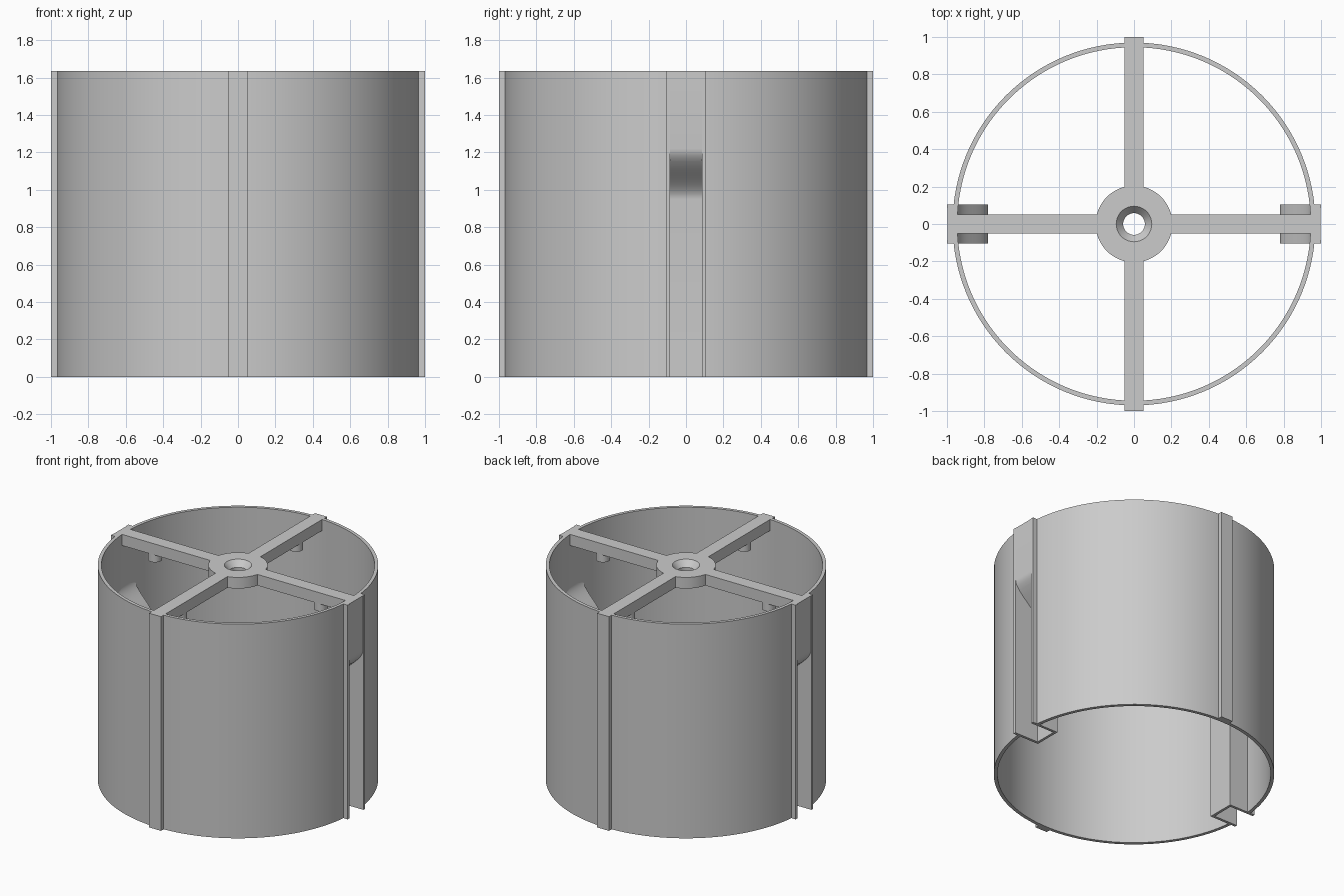
import bpy, bmesh, math
from mathutils import Matrix

if "Cube" in bpy.data.objects:
    bpy.data.objects.remove(bpy.data.objects["Cube"], do_unlink=True)

HEIGHT = 1.635
BAR_BOTTOM = HEIGHT - 0.085
SLOT_HALF = 0.085
RAIL_HALF = 0.105

grey = bpy.data.materials.new("plain_grey")
grey.use_nodes = True
grey.diffuse_color = (0.6, 0.6, 0.6, 1)
grey.node_tree.nodes["Principled BSDF"].inputs["Base Color"].default_value = (0.6, 0.6, 0.6, 1)


def make_object(name, bm):
    bmesh.ops.recalc_face_normals(bm, faces=bm.faces)
    mesh = bpy.data.meshes.new(name)
    bm.to_mesh(mesh)
    bm.free()
    mesh.materials.append(grey)
    obj = bpy.data.objects.new(name, mesh)
    bpy.context.collection.objects.link(obj)
    return obj


def finish(obj, cutter=None):
    """Cut the slots if asked, then smooth the curved faces."""
    bpy.ops.object.select_all(action='DESELECT')
    obj.select_set(True)
    bpy.context.view_layer.objects.active = obj
    if cutter:
        mod = obj.modifiers.new("slots", 'BOOLEAN')
        mod.operation = 'DIFFERENCE'
        mod.solver = 'EXACT'
        mod.object = cutter
        bpy.ops.object.modifier_apply(modifier=mod.name)
    bpy.ops.object.shade_smooth_by_angle(angle=math.radians(30))


def lathe(name, profile, steps):
    """Revolve a closed (radius, z) outline around the z axis."""
    bm = bmesh.new()
    rings = []
    for i in range(steps):
        a = 2 * math.pi * i / steps
        rings.append([bm.verts.new((r * math.cos(a), r * math.sin(a), z)) for r, z in profile])
    n = len(profile)
    for i in range(steps):
        a, b = rings[i], rings[(i + 1) % steps]
        for j in range(n):
            k = (j + 1) % n
            bm.faces.new((a[j], b[j], b[k], a[k]))
    return make_object(name, bm)


def side_prisms(name, profile, half):
    """Extrude an (x, z) outline across y, once on each side of the model."""
    bm = bmesh.new()
    n = len(profile)
    for side in (1, -1):
        front, back = [[bm.verts.new((side * x, y, z)) for x, z in profile] for y in (-half, half)]
        bm.faces.new(front)
        bm.faces.new(back)
        for j in range(n):
            k = (j + 1) % n
            bm.faces.new((front[j], front[k], back[k], back[j]))
    return make_object(name, bm)


def s_curve(x0, z0, x1, z1, steps=20):
    """Smooth ramp, vertical at both ends."""
    points = []
    for i in range(steps + 1):
        t = i / steps
        points.append((x0 + (x1 - x0) * t * t * (3 - 2 * t), z0 + (z1 - z0) * t))
    return points


def box(name, x0, x1, y0, y1, z0, z1, turn):
    bm = bmesh.new()
    bmesh.ops.create_cube(bm, size=1)
    bmesh.ops.scale(bm, vec=(x1 - x0, y1 - y0, z1 - z0), verts=bm.verts)
    bmesh.ops.translate(bm, vec=((x0 + x1) / 2, (y0 + y1) / 2, (z0 + z1) / 2), verts=bm.verts)
    bmesh.ops.rotate(bm, cent=(0, 0, 0), matrix=Matrix.Rotation(turn, 3, 'Z'), verts=bm.verts)
    return make_object(name, bm)


# Slot cutter, with a curved run-out at the top
slot_cutter = side_prisms(
    "slot_cutter",
    [(1.1, -0.1), (0.8, -0.1)] + s_curve(0.8, 0.95, 0.997, 1.22)
    + [(0.997, HEIGHT + 0.1), (1.1, HEIGHT + 0.1)], SLOT_HALF)
slot_cutter.hide_render = True

# Outer shell
shell = lathe("shell", [(0.97, 0), (0.97, HEIGHT), (0.945, HEIGHT), (0.945, 0)], 128)
finish(shell, slot_cutter)

# Side rails with the channel housings behind the slots
rails = side_prisms(
    "side_rails",
    [(1, 0), (0.78, 0)] + s_curve(0.78, 0.97, 0.945, 1.24)
    + [(0.945, HEIGHT), (1, HEIGHT)], RAIL_HALF)
finish(rails, slot_cutter)
bpy.data.objects.remove(slot_cutter, do_unlink=True)

# Hub with a countersunk hole
hub = lathe("hub", [(0.205, BAR_BOTTOM), (0.205, HEIGHT), (0.095, HEIGHT),
                    (0.058, HEIGHT - 0.045), (0.058, BAR_BOTTOM)], 64)
finish(hub)

# Four spokes, each with a peg hanging below
for i, side in enumerate(("left", "back", "right", "front")):
    turn = i * math.pi / 2
    box(side + "_spoke", 0.16, 0.96, -0.05, 0.05, BAR_BOTTOM, HEIGHT, turn)
    bm = bmesh.new()
    bmesh.ops.create_cone(bm, cap_ends=True, segments=32, radius1=0.049, radius2=0.049, depth=0.1)
    bmesh.ops.translate(bm, verts=bm.verts, vec=(
        0.7 * math.cos(turn), 0.7 * math.sin(turn), BAR_BOTTOM - 0.01))
    finish(make_object(side + "_peg", bm))
    # Narrow outer ribs on front and back
    if side in ("front", "back"):
        box(side + "_rib", 0.95, 1, -0.05, 0.05, 0, HEIGHT, turn)
